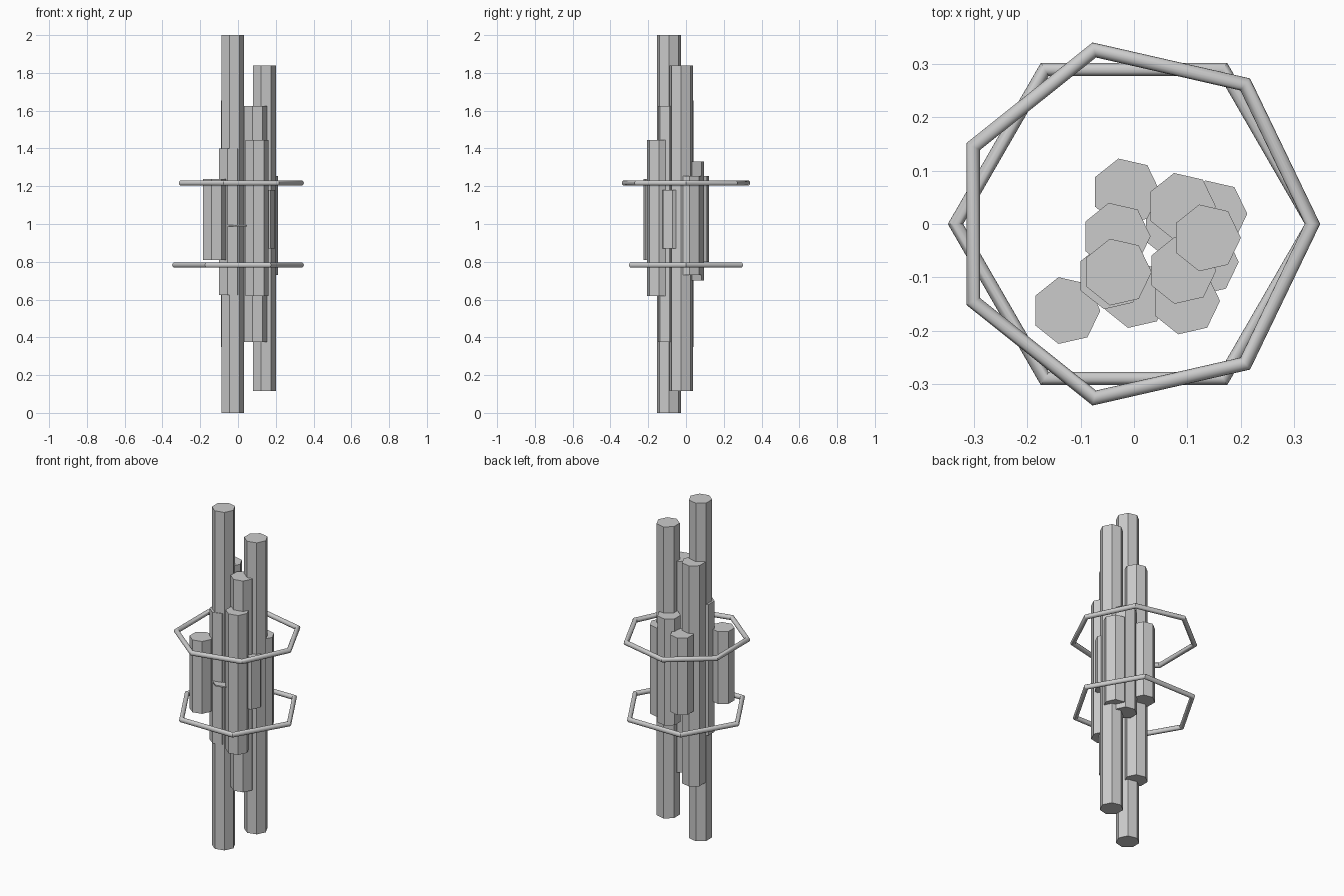
import bpy

R = 0.064  # prism radius


# seven-sided crystal column, corner pointing to +x
def column(name, x, y, z0, z1):
    bpy.ops.mesh.primitive_cylinder_add(vertices=7, radius=R, depth=z1 - z0,
                                        location=(x, y, (z0 + z1) / 2))
    ob = bpy.context.object
    ob.name = name
    # rotate so that one corner lies exactly on +x
    v = max(ob.data.vertices, key=lambda p: p.co.y)
    ob.rotation_euler.z = -1.5707963 if abs(v.co.x) < 1e-4 else 0
    return ob


# angular ring around the cluster
def ring(name, sides, z):
    bpy.ops.mesh.primitive_torus_add(major_segments=sides, minor_segments=16,
                                     major_radius=0.334, minor_radius=0.0144,
                                     location=(0, 0, z))
    ob = bpy.context.object
    ob.name = name
    bpy.ops.object.shade_smooth_by_angle()


# column cluster: x, y, bottom, top
columns = [
    (-0.031, -0.090, 0.00, 2.00),
    (0.136, -0.026, 0.115, 1.84),
    (-0.033, -0.023, 0.35, 1.655),
    (0.090, -0.087, 0.375, 1.625),
    (0.097, -0.144, 0.62, 1.445),
    (-0.042, -0.097, 0.625, 1.40),
    (0.089, 0.033, 0.70, 1.33),
    (0.148, 0.019, 0.73, 1.255),
    (-0.015, 0.060, 0.80, 1.255),
    (-0.127, -0.162, 0.81, 1.238),
    (0.132, -0.071, 0.87, 1.18),
    (0.080, -0.005, 0.88, 1.13),
    (0.003, -0.132, 0.986, 0.994),
]
for i, c in enumerate(columns, 1):
    column(f"column_{i}", *c)

ring("lower_ring", 6, 0.783)
ring("upper_ring", 7, 1.217)
